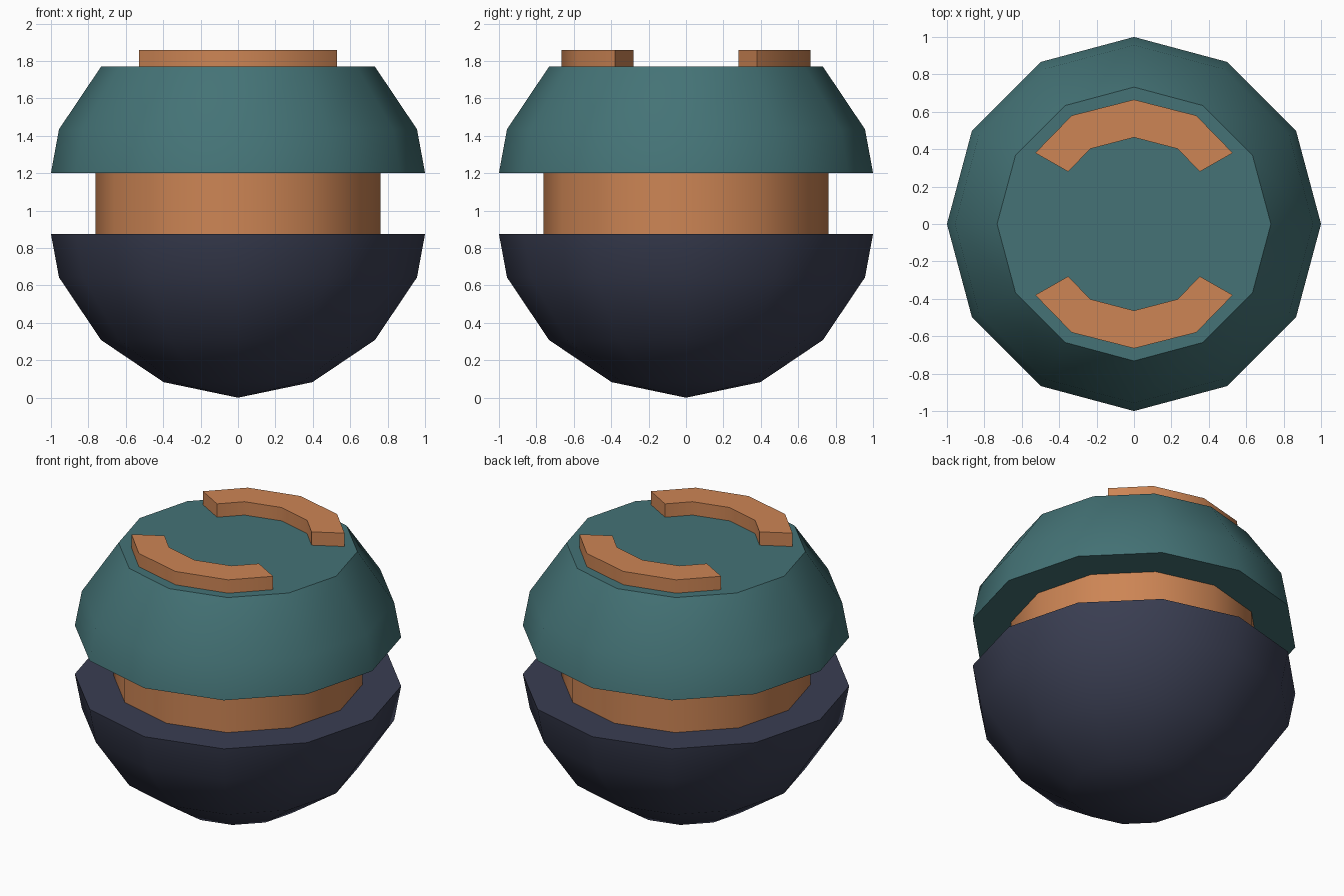
import bpy, bmesh, math

if "Cube" in bpy.data.objects:
    bpy.data.objects.remove(bpy.data.objects["Cube"])


def material(name, rgb):
    m = bpy.data.materials.new(name)
    m.diffuse_color = (*rgb, 1)
    m.use_nodes = True
    m.node_tree.nodes["Principled BSDF"].inputs["Base Color"].default_value = m.diffuse_color
    return m


TEAL = material("teal", (0.058, 0.171, 0.181))
COPPER = material("copper orange", (0.61, 0.235, 0.09))
NAVY = material("dark navy", (0.042, 0.048, 0.084))
SIDES = 12


def finish(name, bm, mat):
    bmesh.ops.recalc_face_normals(bm, faces=bm.faces[:])
    mesh = bpy.data.meshes.new(name)
    bm.to_mesh(mesh)
    bm.free()
    mesh.materials.append(mat)
    ob = bpy.data.objects.new(name, mesh)
    bpy.context.collection.objects.link(ob)
    bpy.ops.object.select_all(action='DESELECT')
    ob.select_set(True)
    bpy.context.view_layer.objects.active = ob
    bpy.ops.object.shade_smooth_by_angle(angle=math.radians(40))
    return ob


def lathe(name, profile, mat):
    """Turn (radius, z) points into a closed 12-sided solid; radius 0 is a pole."""
    bm = bmesh.new()
    rings = []
    for r, z in profile:
        n = SIDES if r > 0 else 1
        rings.append([bm.verts.new((r * math.cos(math.tau * i / SIDES),
                                    r * math.sin(math.tau * i / SIDES), z)) for i in range(n)])
    for a, b in zip(rings, rings[1:]):
        for i in range(SIDES):
            j = (i + 1) % SIDES
            if len(a) == 1:
                bm.faces.new((a[0], b[j], b[i]))
            else:
                bm.faces.new((a[i], a[j], b[j], b[i]))
    for ring in (rings[0], rings[-1]):
        if len(ring) > 1:
            bm.faces.new(ring)
    return finish(name, bm, mat)


def arc_plate(name, side):
    """Raised curved bar on the flat top; side is +1 (back) or -1 (front)."""
    outer = [(0.528, 0.38), (0.333, 0.58), (0, 0.665)]
    inner = [(0.352, 0.28), (0.233, 0.402), (0, 0.463)]
    outer += [(-x, y) for x, y in outer[1::-1]]
    inner += [(-x, y) for x, y in inner[1::-1]]
    bm = bmesh.new()
    face = bm.faces.new([bm.verts.new((x, y * side, 1.765)) for x, y in outer + inner[::-1]])
    top = bmesh.ops.extrude_face_region(bm, geom=[face])["geom"]
    for v in top:
        if isinstance(v, bmesh.types.BMVert):
            v.co.z = 1.86
    return finish(name, bm, COPPER)


# Rounded lower bowl with a flat rim
lathe("lower_bowl", [(0, 0), (0.398, 0.083), (0.732, 0.308), (0.957, 0.643), (1, 0.875)], NAVY)
# Recessed middle band
lathe("middle_band", [(0.763, 0.87), (0.763, 1.207)], COPPER)
# Upper dome cut flat on top
lathe("upper_dome", [(1, 1.202), (0.957, 1.435), (0.732, 1.77)], TEAL)
# Pair of curved bars on top
arc_plate("top_bar_back", 1)
arc_plate("top_bar_front", -1)
